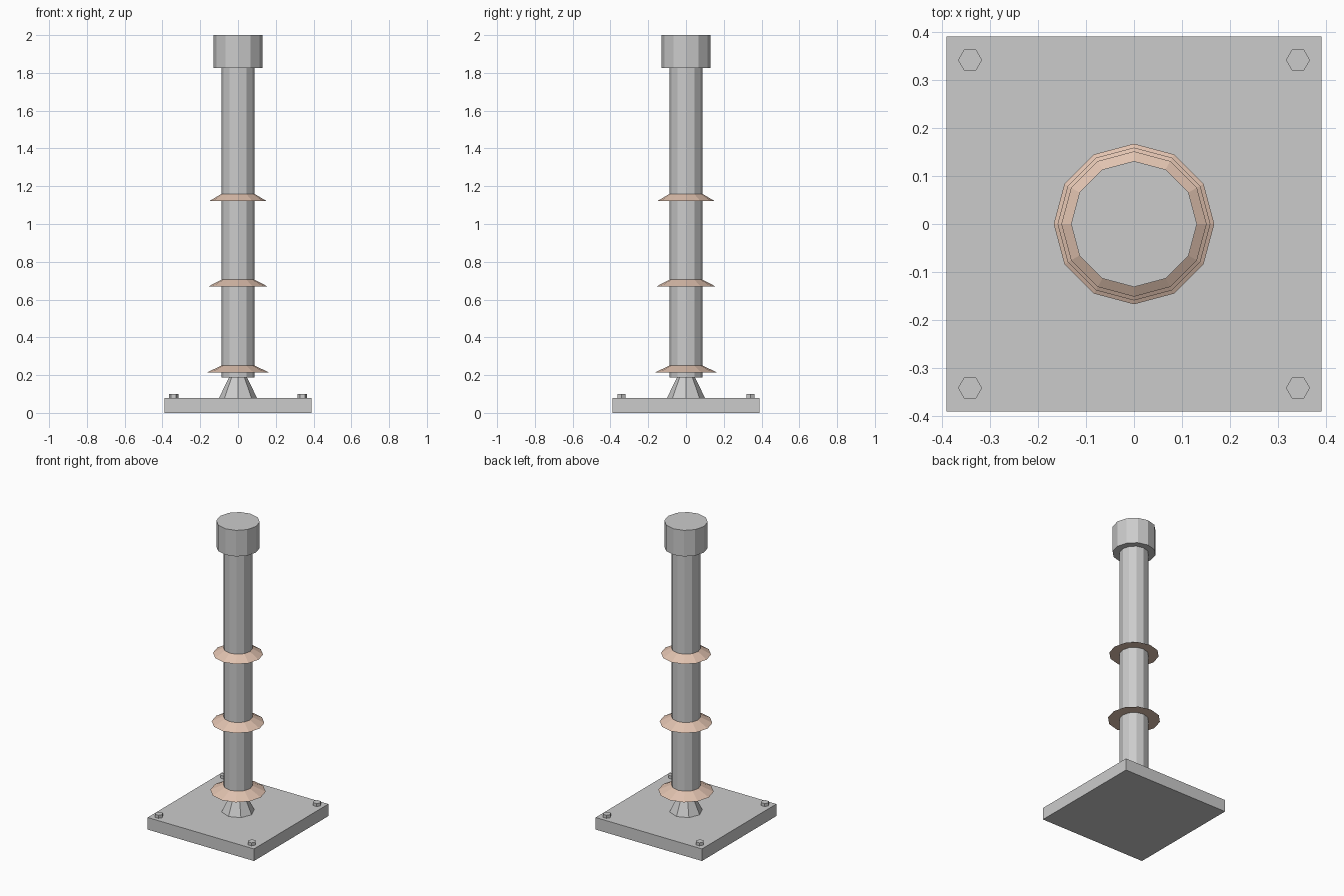
import bpy
from math import radians

if "Cube" in bpy.data.objects:
    bpy.data.objects.remove(bpy.data.objects["Cube"])


def frustum(name, sides, r_low, r_high, z0, z1, x=0, y=0):
    """Flat-shaded closed cylinder or cone section with a corner on the x axis."""
    bpy.ops.mesh.primitive_cone_add(vertices=sides, radius1=r_low, radius2=r_high,
                                    depth=z1 - z0, location=(x, y, (z0 + z1) / 2))
    ob = bpy.context.object
    ob.name = name
    if sides % 4:  # the primitive starts on the y axis, turn it onto x
        ob.rotation_euler.z = radians(90)
    return ob


# Square base plate
bpy.ops.mesh.primitive_cube_add(size=1, location=(0, 0, 0.04))
plate = bpy.context.object
plate.name = "base_plate"
plate.scale = (0.78, 0.78, 0.08)

# Hex bolts in the corners
for i, (sx, sy) in enumerate([(-1, -1), (1, -1), (1, 1), (-1, 1)], 1):
    frustum(f"bolt_{i}", 6, 0.025, 0.025, 0.08, 0.10, sx * 0.341, sy * 0.341)

# Foot cone, column and cap
frustum("foot_cone", 8, 0.1, 0.047, 0.08, 0.19)
frustum("column", 12, 0.088, 0.088, 0.187, 1.83)
frustum("cap", 12, 0.131, 0.131, 1.827, 2.0)

# Sloped collars, shrinking slightly towards the top
brown = bpy.data.materials.new("brown")
brown.diffuse_color = (0.75, 0.54, 0.43, 1)
brown.use_nodes = True
brown.node_tree.nodes["Principled BSDF"].inputs["Base Color"].default_value = brown.diffuse_color
for i, (z, r) in enumerate([(0.213, 0.167), (0.668, 0.159), (1.122, 0.151)], 1):
    collar = frustum(f"collar_{i}", 12, r, 0.086, z, z + 0.038)
    collar.data.materials.append(brown)
